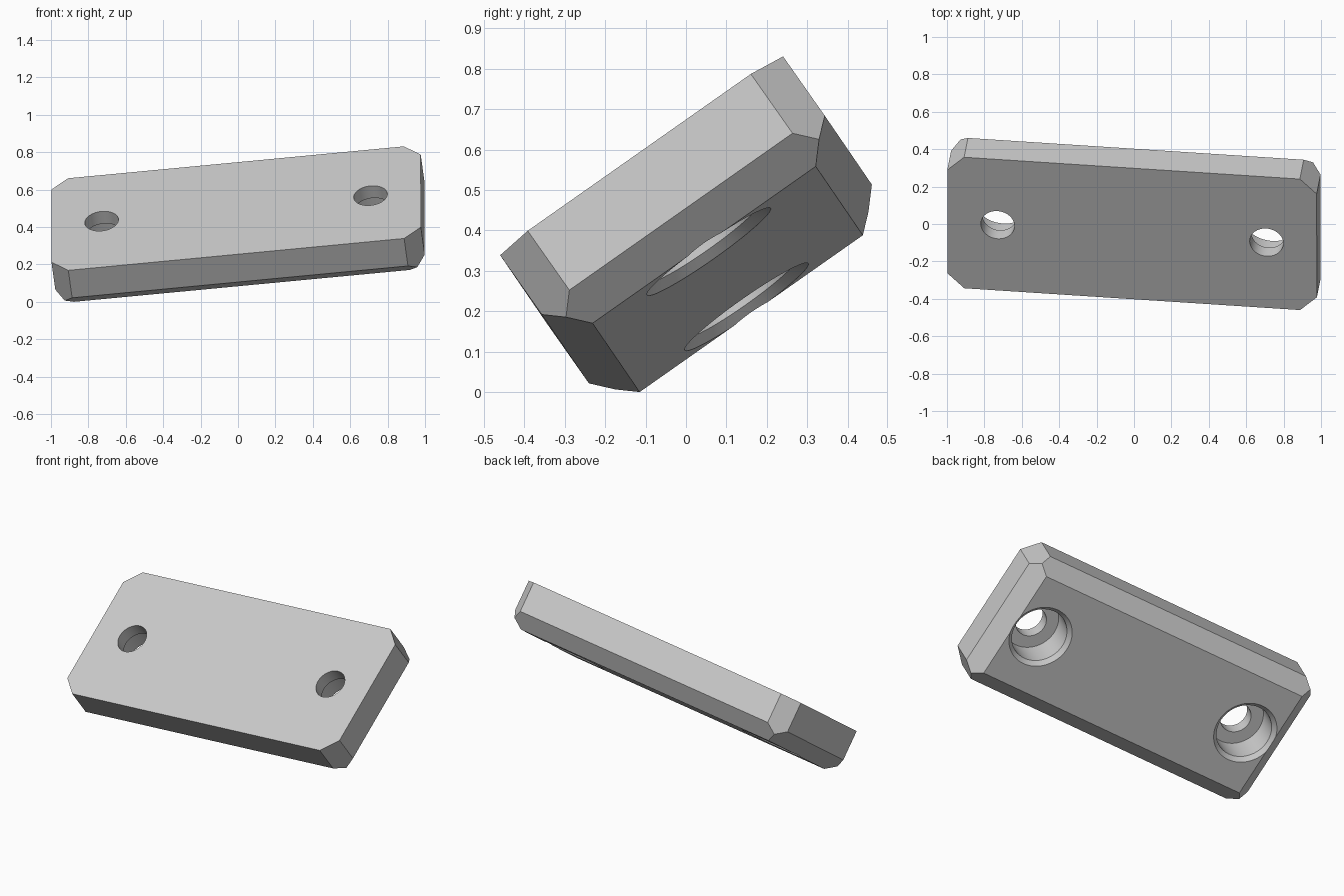
import bpy, bmesh, math
from mathutils import Matrix, Vector

cube = bpy.data.objects.get("Cube")
if cube:
    bpy.data.objects.remove(cube, do_unlink=True)

HALF_LENGTH, HALF_WIDTH, THICK = 0.994, 0.428, 0.271
CHAMFER = 0.0904
HOLE_OFFSET = 0.7235

grey = bpy.data.materials.new("light_grey")
grey.use_nodes = True
grey.diffuse_color = (0.6, 0.6, 0.6, 1)
grey.node_tree.nodes["Principled BSDF"].inputs["Base Color"].default_value = grey.diffuse_color


def make_object(name, bm):
    bmesh.ops.recalc_face_normals(bm, faces=bm.faces)
    mesh = bpy.data.meshes.new(name)
    bm.to_mesh(mesh)
    bm.free()
    mesh.materials.append(grey)
    obj = bpy.data.objects.new(name, mesh)
    bpy.context.collection.objects.link(obj)
    return obj


def slice_off(bm, point, normal):
    """Remove everything beyond a plane and close the cut."""
    geom = bm.verts[:] + bm.edges[:] + bm.faces[:]
    cut = bmesh.ops.bisect_plane(bm, geom=geom, plane_co=point, plane_no=normal,
                                 clear_outer=True)["geom_cut"]
    edges = [e for e in cut if isinstance(e, bmesh.types.BMEdge)]
    bmesh.ops.contextual_create(bm, geom=edges)


# Plate: top face at local z = 0, chamfered bottom edges and clipped corners
bm = bmesh.new()
bmesh.ops.create_cube(bm, size=1, matrix=Matrix.Translation((0, 0, -THICK / 2))
                      @ Matrix.Diagonal((2 * HALF_LENGTH, 2 * HALF_WIDTH, THICK, 1)))
for s in (-1, 1):
    slice_off(bm, (s * HALF_LENGTH, 0, CHAMFER - THICK), (s, 0, -1))
    slice_off(bm, (0, s * HALF_WIDTH, CHAMFER - THICK), (0, s, -1))
for sx in (-1, 1):
    for sy in (-1, 1):
        slice_off(bm, (sx * (HALF_LENGTH - CHAMFER), sy * HALF_WIDTH, 0), (sx, sy, 0))
plate = make_object("mounting_plate", bm)


# Stepped holes: narrow on top, wide bore with a chamfered mouth below
def stepped_cutter(name, x):
    profile = [(0, 0.05), (0.0904, 0.05), (0.0904, -0.08), (0.163, -0.08),
               (0.163, 0.024 - THICK), (0.187, -THICK), (0.207, -THICK - 0.02),
               (0, -THICK - 0.02)]
    bm = bmesh.new()
    verts = [bm.verts.new((r, 0, z)) for r, z in profile]
    edges = [bm.edges.new(pair) for pair in zip(verts, verts[1:])]
    bmesh.ops.spin(bm, geom=verts + edges, cent=(0, 0, 0), axis=(0, 0, 1),
                   angle=2 * math.pi, steps=64)
    bmesh.ops.remove_doubles(bm, verts=bm.verts, dist=0.0001)
    bmesh.ops.translate(bm, verts=bm.verts, vec=(x, 0, 0))
    cutter = make_object(name, bm)
    cutter.hide_render = True
    return cutter


bpy.ops.object.select_all(action="DESELECT")
bpy.context.view_layer.objects.active = plate
plate.select_set(True)
for side, sign in (("left", 1), ("right", -1)):
    cutter = stepped_cutter(side + "_hole_cutter", sign * HOLE_OFFSET)
    mod = plate.modifiers.new(side + "_hole", "BOOLEAN")
    mod.operation = "DIFFERENCE"
    mod.solver = "EXACT"
    mod.object = cutter
    bpy.ops.object.modifier_apply(modifier=mod.name)
    bpy.data.objects.remove(cutter, do_unlink=True)

# Tilt the plate into its resting pose
along = Vector((0.9934, -0.0645, 0.0943)).normalized()
up = along.cross(Vector((0, 0.818, 0.575))).normalized()
across = up.cross(along)
plate.data.transform(Matrix((along, across, up)).transposed().to_4x4())

# Centre on the origin and stand on the ground
points = [v.co for v in plate.data.vertices]
low = Vector([min(p[i] for p in points) for i in range(3)])
high = Vector([max(p[i] for p in points) for i in range(3)])
middle = (low + high) / 2
plate.data.transform(Matrix.Translation((-middle.x, -middle.y, -low.z)))

bpy.ops.object.shade_smooth_by_angle(angle=math.radians(30))
